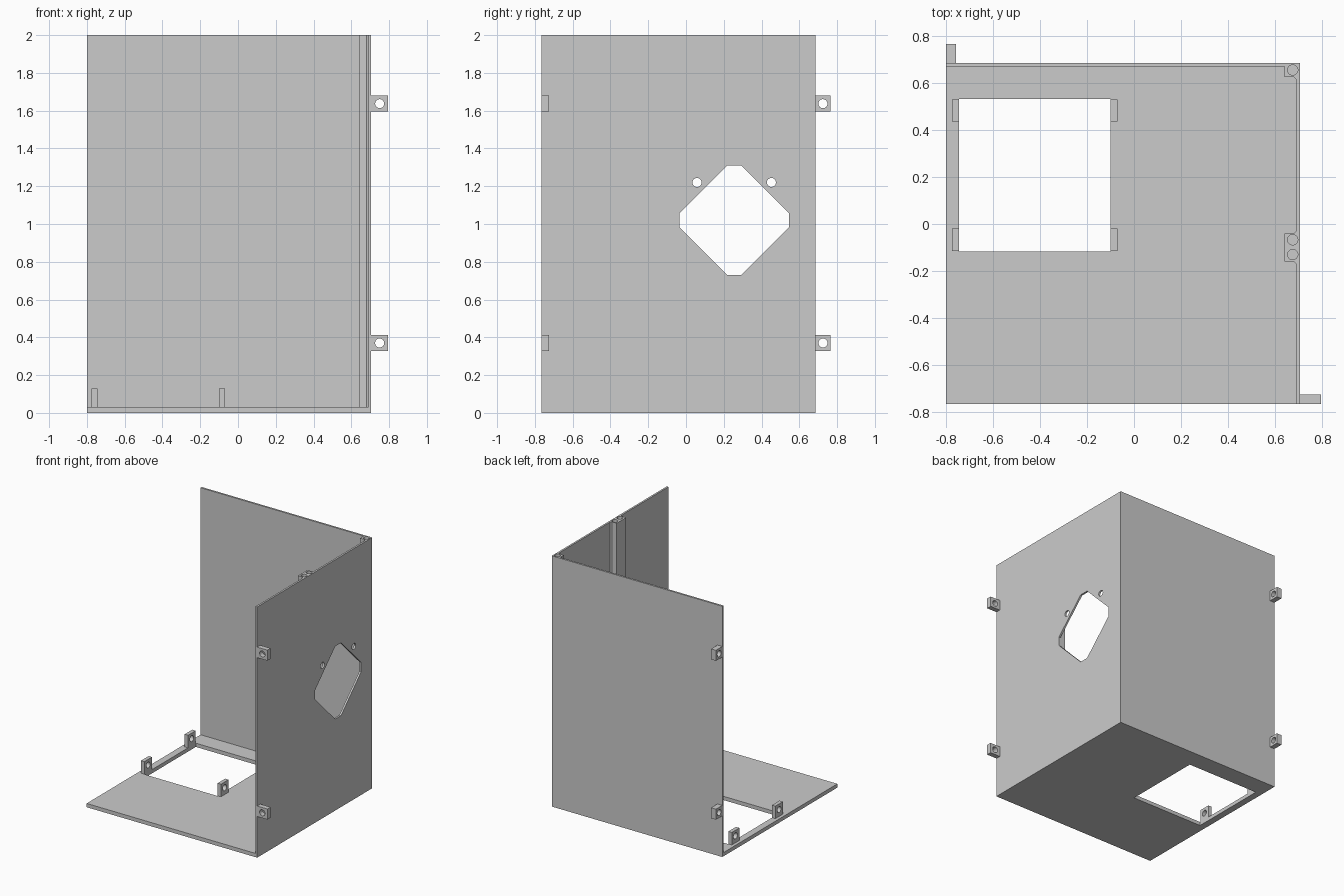
import bpy, bmesh, math
from mathutils import Matrix, Vector

if "Cube" in bpy.data.objects:
    bpy.data.objects.remove(bpy.data.objects["Cube"], do_unlink=True)

grey = bpy.data.materials.new("plain grey")
grey.use_nodes = True
GREY = (0.6, 0.6, 0.6, 1)
grey.diffuse_color = GREY
grey.node_tree.nodes["Principled BSDF"].inputs["Base Color"].default_value = GREY


def prism(name, points, axis, start, end):
    """Extrude a 2D outline along an axis; x uses (y, z), y uses (x, z), z uses (x, y)."""
    place = {"x": lambda a, b: (start, a, b),
             "y": lambda a, b: (a, start, b),
             "z": lambda a, b: (a, b, start)}[axis]
    offset = Vector(("xyz".index(axis) == i for i in range(3))) * (end - start)
    bm = bmesh.new()
    face = bm.faces.new([bm.verts.new(place(a, b)) for a, b in points])
    ext = bmesh.ops.extrude_face_region(bm, geom=[face])["geom"]
    bmesh.ops.translate(bm, vec=offset, verts=[v for v in ext if isinstance(v, bmesh.types.BMVert)])
    bmesh.ops.recalc_face_normals(bm, faces=bm.faces)
    mesh = bpy.data.meshes.new(name)
    bm.to_mesh(mesh)
    bm.free()
    mesh.materials.append(grey)
    obj = bpy.data.objects.new(name, mesh)
    bpy.context.collection.objects.link(obj)
    return obj


def rect(a0, a1, b0, b1):
    return [(a0, b0), (a1, b0), (a1, b1), (a0, b1)]


def circle(a, b, r=0.024, n=24):
    return [(a + r * math.cos(math.tau * i / n), b + r * math.sin(math.tau * i / n)) for i in range(n)]


def cut(obj, outline, axis, start, end):
    """Cut a straight opening, then remove its cutter."""
    cutter = prism("cutter", outline, axis, start, end)
    cutter.hide_render = True
    mod = obj.modifiers.new("opening", "BOOLEAN")
    mod.operation, mod.solver, mod.object = "DIFFERENCE", "EXACT", cutter
    bpy.context.view_layer.objects.active = obj
    bpy.ops.object.modifier_apply(modifier=mod.name)
    bpy.data.objects.remove(cutter, do_unlink=True)


LEFT, RIGHT, FRONT, BACK = -0.8, 0.705, -0.765, 0.685
WALL, FLOOR, TOP = 0.015, 0.03, 2.0
INNER_X, INNER_Y, POST_X = RIGHT - WALL, BACK - WALL, 0.64

# Floor plate with its square window
floor = prism("floor", rect(LEFT, RIGHT, FRONT, BACK), "z", 0, FLOOR)
cut(floor, rect(-0.745, -0.1, -0.118, 0.532), "z", -0.1, 0.1)

# Side and back walls with the corner post and the double post
outline = [(RIGHT, FRONT), (RIGHT, BACK), (LEFT, BACK), (LEFT, INNER_Y),
           (POST_X, INNER_Y), (POST_X, 0.625), (0.68, 0.625), (INNER_X, 0.615),
           (INNER_X, -0.03), (0.68, -0.04), (POST_X, -0.04), (POST_X, -0.16),
           (0.68, -0.16), (INNER_X, -0.17), (INNER_X, FRONT)]
walls = prism("walls_and_posts", outline, "z", FLOOR, TOP)

# Screw holes in the post tops
for y in (0.655, -0.067, -0.13):
    cut(walls, circle(0.675, y, 0.022), "z", 1.8, 2.1)

# Diamond opening with clipped corners, and its two screw holes
cy, cz, far, near = 0.255, 1.02, 0.29, 0.037
diamond = [(cy + far, cz - near), (cy + far, cz + near), (cy + near, cz + far), (cy - near, cz + far),
           (cy - far, cz + near), (cy - far, cz - near), (cy - near, cz - far), (cy + near, cz - far)]
cut(walls, diamond, "x", 0.6, 0.8)
for y in (0.058, 0.452):
    cut(walls, circle(y, 1.22), "x", 0.6, 0.8)

# Outer mounting tabs on the free edges of both walls
for label, z in (("lower", 0.37), ("upper", 1.637)):
    tab = prism(label + "_front_tab", rect(RIGHT, 0.795, z - 0.042, z + 0.042), "y", FRONT, -0.725)
    cut(tab, circle(0.75, z), "y", -1, 0)
    tab = prism(label + "_back_tab", rect(BACK, 0.765, z - 0.042, z + 0.042), "x", LEFT, -0.757)
    cut(tab, circle(0.725, z), "x", -1, 0)

# Upright tabs beside the floor window
for side, x in (("right", -0.775), ("left", -0.1)):
    for end, y in (("front", -0.115), ("back", 0.435)):
        tab = prism(f"window_tab_{end}_{side}", rect(y, y + 0.095, FLOOR, 0.13), "x", x, x + 0.03)
        cut(tab, circle(y + 0.0475, 0.085), "x", -1, 0.5)
